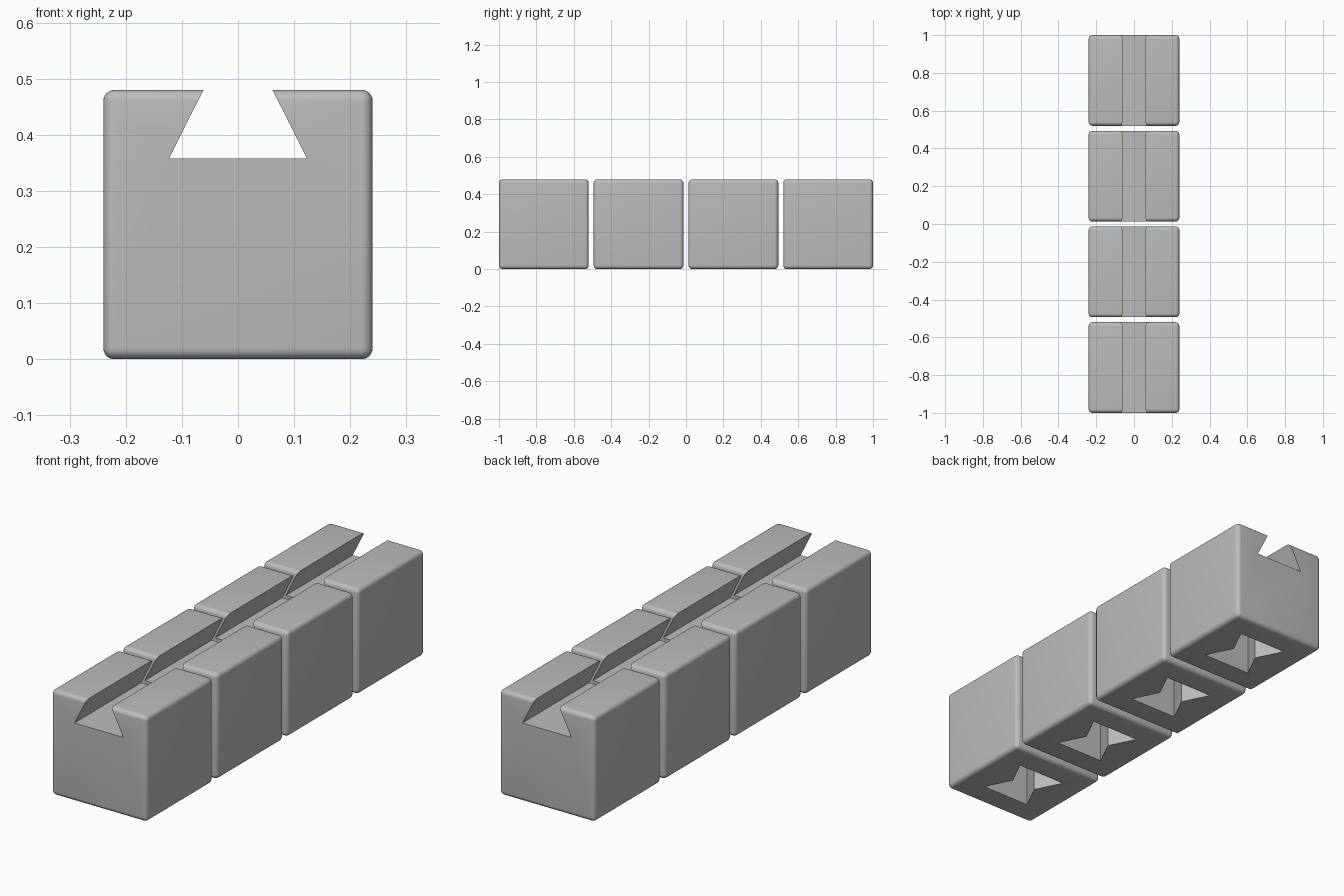
import bpy, bmesh, math

if "Cube" in bpy.data.objects:
    bpy.data.objects.remove(bpy.data.objects["Cube"])

SIDE = 0.48          # edge of each cube
ROUND = 0.02         # edge rounding
PITCH = (2 - SIDE) / 3
WIDE, NARROW, DEEP = 0.123, 0.0615, 0.122   # dovetail sizes

grey = bpy.data.materials.new("light grey")
grey.diffuse_color = (0.5, 0.5, 0.5, 1)
grey.use_nodes = True
grey.node_tree.nodes["Principled BSDF"].inputs["Base Color"].default_value = grey.diffuse_color


def make_object(name, bm):
    bmesh.ops.recalc_face_normals(bm, faces=bm.faces)
    mesh = bpy.data.meshes.new(name)
    bm.to_mesh(mesh)
    bm.free()
    mesh.materials.append(grey)
    obj = bpy.data.objects.new(name, mesh)
    bpy.context.collection.objects.link(obj)
    return obj


def prism(name, outline, direction):
    """Extrude a closed outline along a direction."""
    bm = bmesh.new()
    face = bm.faces.new([bm.verts.new(p) for p in outline])
    ext = bmesh.ops.extrude_face_region(bm, geom=[face], use_keep_orig=True)
    moved = [g for g in ext["geom"] if isinstance(g, bmesh.types.BMVert)]
    bmesh.ops.translate(bm, verts=moved, vec=direction)
    return make_object(name, bm)


# Rounded cube
bm = bmesh.new()
bmesh.ops.create_cube(bm, size=SIDE)
bmesh.ops.translate(bm, verts=bm.verts, vec=(0, 0, SIDE / 2))
bmesh.ops.bevel(bm, geom=bm.edges[:], offset=ROUND, segments=6,
                profile=0.5, affect='EDGES')
block = make_object("block_1", bm)

# Dovetail channel along the top, sides continued above the surface
floor = SIDE - DEEP
slope = (WIDE - NARROW) / DEEP
over = 0.03
top = NARROW - slope * over
channel = prism("channel_cutter",
                [(-WIDE, -0.3, floor), (WIDE, -0.3, floor),
                 (top, -0.3, SIDE + over), (-top, -0.3, SIDE + over)],
                (0, 0.6, 0))

# Bow-tie pocket in the underside
pocket = prism("pocket_cutter",
               [(-WIDE, -WIDE, -0.05), (WIDE, -WIDE, -0.05), (NARROW, 0, -0.05),
                (WIDE, WIDE, -0.05), (-WIDE, WIDE, -0.05), (-NARROW, 0, -0.05)],
               (0, 0, 0.05 + 0.245))

for cutter in (channel, pocket):
    cutter.hide_render = True
    mod = block.modifiers.new(cutter.name, 'BOOLEAN')
    mod.operation = 'DIFFERENCE'
    mod.solver = 'EXACT'
    mod.object = cutter

# Apply the cuts, then remove the cutters
bpy.context.view_layer.objects.active = block
block.select_set(True)
for mod in list(block.modifiers):
    bpy.ops.object.modifier_apply(modifier=mod.name)
for cutter in (channel, pocket):
    bpy.data.objects.remove(cutter)
bpy.ops.object.shade_smooth_by_angle(angle=math.radians(25))

# Row of four blocks
block.location.y = -1 + SIDE / 2
for i in range(1, 4):
    copy = bpy.data.objects.new(f"block_{i + 1}", block.data)
    copy.location.y = block.location.y + i * PITCH
    bpy.context.collection.objects.link(copy)
